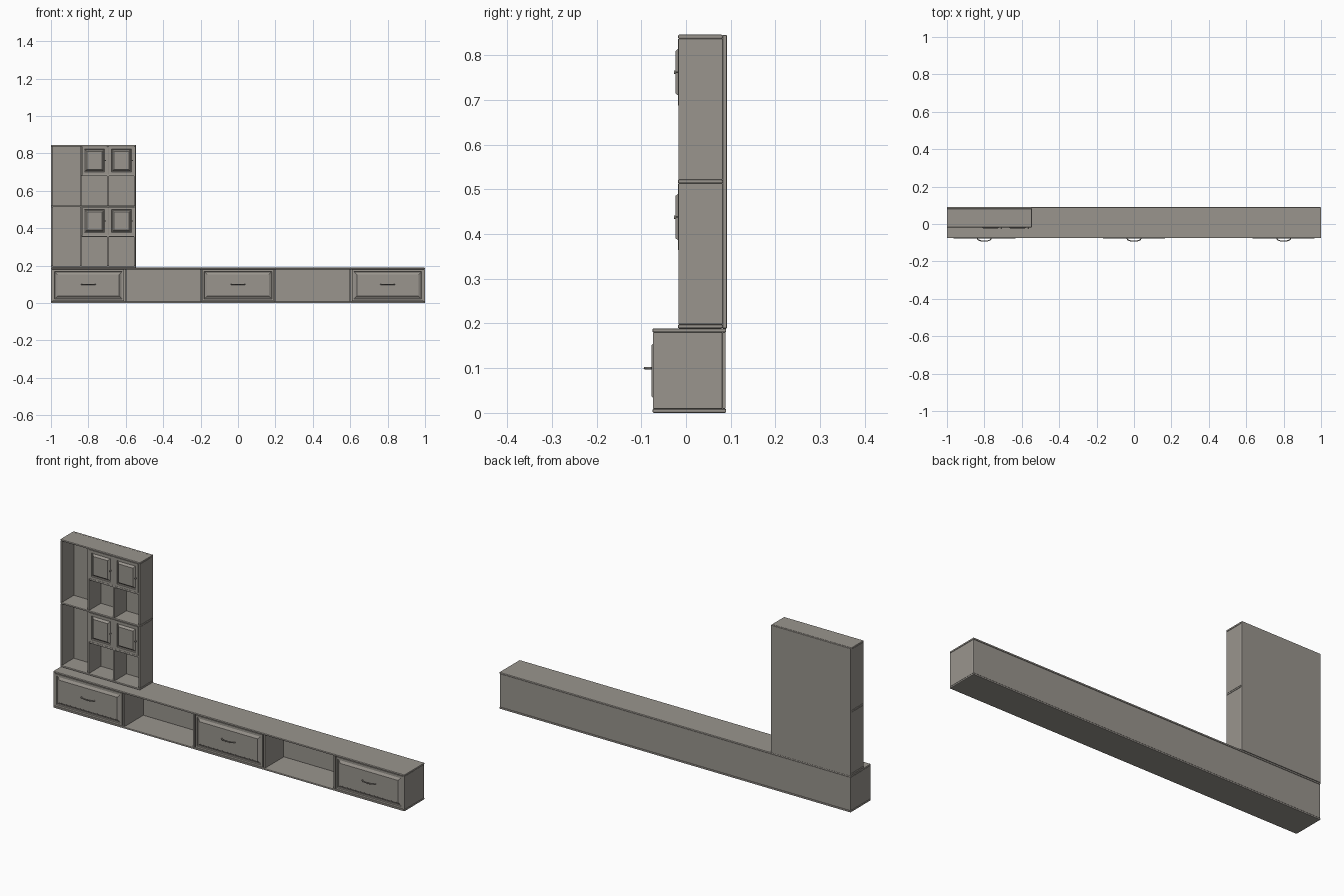
import bpy, bmesh, math
from mathutils import Vector

cube = bpy.data.objects.get("Cube")
if cube:
    bpy.data.objects.remove(cube)

# Single painted wood finish
paint = bpy.data.materials.new("taupe_paint")
paint.use_nodes = True
COLOUR = (0.32, 0.30, 0.27, 1)
paint.diffuse_color = COLOUR
paint.node_tree.nodes["Principled BSDF"].inputs["Base Color"].default_value = COLOUR


def finish(name, bm):
    mesh = bpy.data.meshes.new(name)
    bmesh.ops.recalc_face_normals(bm, faces=bm.faces)
    bm.to_mesh(mesh)
    bm.free()
    mesh.materials.append(paint)
    obj = bpy.data.objects.new(name, mesh)
    bpy.context.collection.objects.link(obj)
    return obj


def box_mesh(x, y, z):
    bm = bmesh.new()
    bmesh.ops.create_cube(bm, size=1)
    for v in bm.verts:
        v.co = Vector([sum(r) / 2 + c * (r[1] - r[0]) for r, c in zip((x, y, z), v.co)])
    return bm


def board(name, x, y, z, round_edge=0.0015):
    """Flat board with softened edges."""
    obj = finish(name, box_mesh(x, y, z))
    mod = obj.modifiers.new("soft_edges", "BEVEL")
    mod.width = round_edge
    mod.segments = 2
    return obj


def panel_front(name, x, z, front, steps):
    """Door or drawer front; steps are (inset, depth) pairs of its moulding."""
    bm = box_mesh(x, (front, front + 0.012), z)
    bm.normal_update()
    face = min(bm.faces, key=lambda f: f.calc_center_median().y)
    for inset, depth in steps:
        bmesh.ops.inset_region(bm, faces=[face], thickness=inset, depth=0)
        for v in face.verts:
            v.co.y -= depth
    return finish(name, bm)


def rod(name, points, radius):
    """Round bar that follows a path."""
    curve = bpy.data.curves.new(name, "CURVE")
    curve.dimensions = "3D"
    curve.bevel_depth = radius
    curve.bevel_resolution = 2
    curve.use_fill_caps = True
    line = curve.splines.new("POLY")
    line.points.add(len(points) - 1)
    for p, co in zip(line.points, points):
        p.co = (*co, 1)
    curve.materials.append(paint)
    obj = bpy.data.objects.new(name, curve)
    bpy.context.collection.objects.link(obj)


def knob(name, x, y, z):
    bm = bmesh.new()
    for radius, length, offset in ((0.002, 0.007, 0.0025), (0.004, 0.004, 0.007)):
        made = bmesh.ops.create_cone(bm, cap_ends=True, segments=12, radius1=radius,
                                     radius2=radius, depth=length)
        for v in made["verts"]:
            v.co = Vector((x + v.co.x, y - offset + v.co.z, z + v.co.y))
    finish(name, bm)


# Long base cabinet
FRONT, REAR = -0.075, 0.09
T = 0.009
board("base_bottom", (-1, 1), (FRONT, REAR), (0, T), 0.003)
board("base_top", (-1, 1), (FRONT, REAR), (0.18, 0.189), 0.003)
board("base_back", (-0.999, 0.999), (0.081, 0.0885), (T, 0.18))
for i in range(6):
    x = -1 + 0.4 * i
    left = min(max(x - T / 2, -0.999), 0.999 - T)
    board(f"base_upright_{i + 1}", (left, left + T), (FRONT + 0.001, 0.081), (T, 0.18))

# Drawers with raised panels and bowed handles
for i, x in enumerate((-0.8, 0, 0.8)):
    panel_front(f"drawer_front_{i + 1}", (x - 0.191, x + 0.191), (0.011, 0.178), FRONT + 0.001,
                ((0.014, 0), (0.003, -0.005), (0.004, 0), (0.014, 0.006), (0.002, 0.002)))
    bow = [(x + 0.037 * math.cos(a), FRONT - 0.002 - 0.015 * math.sin(a), 0.1)
           for a in [math.pi * k / 12 for k in range(13)]]
    rod(f"drawer_handle_{i + 1}", bow, 0.0028)

# Upper shelving unit
UF, UR = -0.018, 0.082
L, R = -1, -0.546
SPLIT, MID = -0.84, -0.695
board("shelving_back", (L, R), (UR, 0.0915), (0.189, 0.845))
for name, z in (("bottom", 0.189), ("middle", 0.513), ("top", 0.837)):
    board(f"shelving_{name}", (L, R), (UF, UR), (z, z + T), 0.003)

for tier, low in (("lower", 0.198), ("upper", 0.522)):
    high = low + 0.315
    shelf = low + 0.156
    uprights = (("right_side", L + 0.001), ("divider", SPLIT - T / 2),
                ("left_side", R - T - 0.001))
    for name, x in uprights:
        board(f"{tier}_{name}", (x, x + T), (UF + 0.001, UR), (low, high))
    board(f"{tier}_shelf", (SPLIT + T / 2, R - T), (UF + 0.001, UR), (shelf, shelf + T))
    board(f"{tier}_centre_divider", (MID - T / 2, MID + T / 2), (UF + 0.001, UR), (low, high))

    # Pair of small doors with raised panels
    spans = ((SPLIT + T / 2, MID - T / 2), (MID + T / 2, R - T - 0.001))
    for side, (a, b) in zip(("right", "left"), spans):
        panel_front(f"{tier}_{side}_door", (a + 0.001, b - 0.001),
                    (shelf + T + 0.001, high - 0.001), UF,
                    ((0.018, 0), (0.003, -0.005), (0.004, 0), (0.010, 0.008), (0.002, 0.002)))
        knob(f"{tier}_{side}_knob", b - 0.01, UF, low + 0.24)
